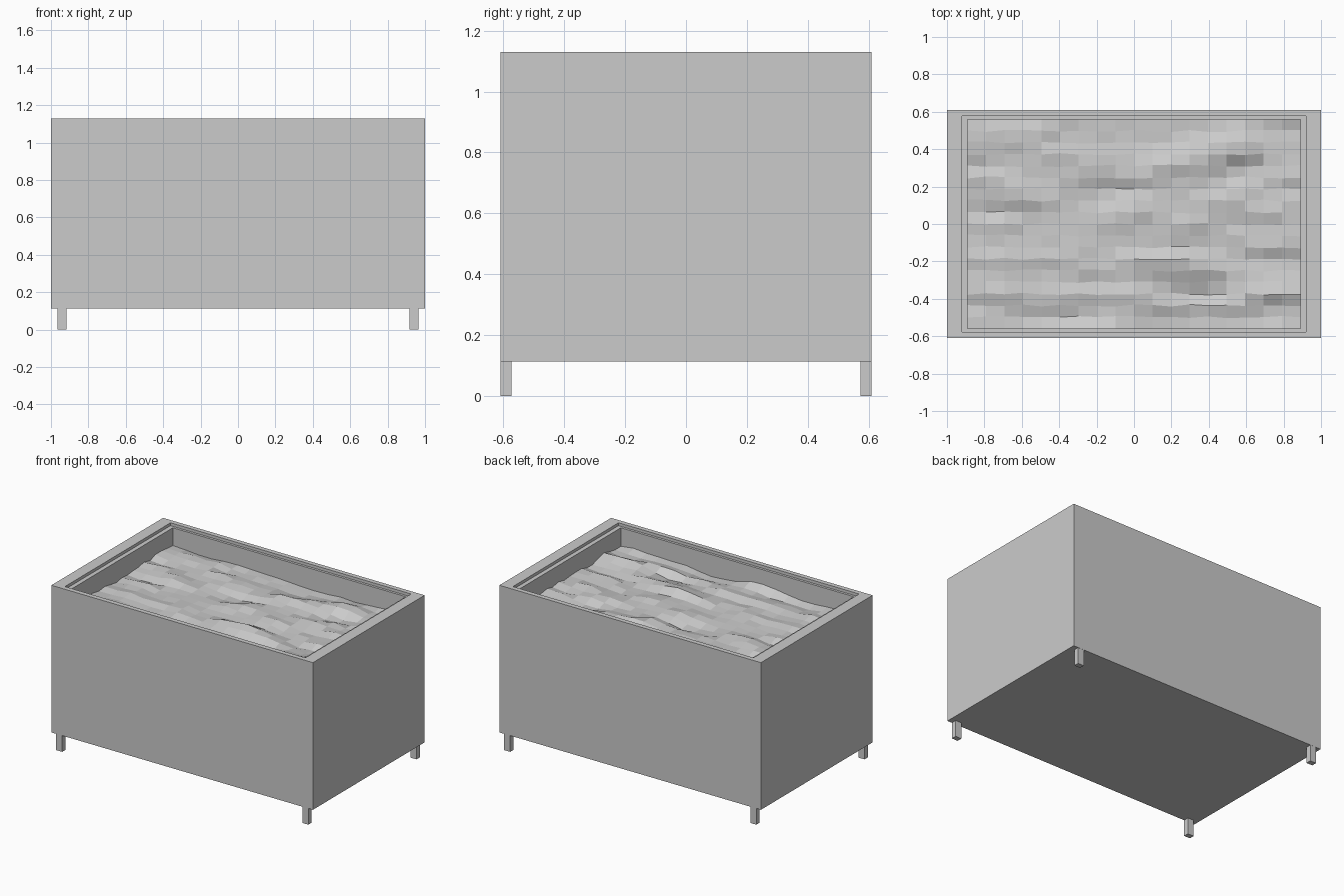
import bpy, bmesh, random
from mathutils import Vector, noise

if "Cube" in bpy.data.objects:
    bpy.data.objects.remove(bpy.data.objects["Cube"])

random.seed(4)

grey = bpy.data.materials.new("plain_grey")
grey.diffuse_color = (0.6, 0.6, 0.6, 1)
grey.use_nodes = True
grey.node_tree.nodes["Principled BSDF"].inputs["Base Color"].default_value = grey.diffuse_color


def add_object(name, bm):
    bmesh.ops.recalc_face_normals(bm, faces=bm.faces[:])
    mesh = bpy.data.meshes.new(name)
    bm.to_mesh(mesh)
    bm.free()
    mesh.materials.append(grey)
    obj = bpy.data.objects.new(name, mesh)
    bpy.context.collection.objects.link(obj)
    return obj


# Planter body: nested rectangles (half x, half y, z) bridged into a walled box
rings = [(1, .61, .113), (1, .61, 1.13), (.92, .577, 1.13),
         (.92, .577, 1.11), (.89, .56, 1.11), (.89, .56, .85)]
bm = bmesh.new()
loops = [[bm.verts.new((sx * hx, sy * hy, z))
          for sx, sy in ((-1, -1), (1, -1), (1, 1), (-1, 1))]
         for hx, hy, z in rings]
for a, b in zip(loops, loops[1:]):
    for i in range(4):
        j = (i + 1) % 4
        bm.faces.new((a[i], a[j], b[j], b[i]))
bm.faces.new(loops[0][::-1])
bm.faces.new(loops[-1])
add_object("planter_box", bm)

# Soil: low-poly uneven grid, lumps stretched along x
NX, NY = 18, 18
bm = bmesh.new()
grid = []
for j in range(NY + 1):
    row = []
    for i in range(NX + 1):
        x = -.89 + 1.78 * i / NX
        y = -.56 + 1.12 * j / NY
        lump = noise.noise(Vector((x * 2.6, y * 7, 3.1)))
        fine = noise.noise(Vector((x * 5, y * 14, 8.7)))
        z = .985 + .04 * lump + .018 * fine + random.uniform(-.005, .005)
        if 0 < j < NY:
            y += random.uniform(-.006, .006)
        row.append(bm.verts.new((x, y, z)))
    grid.append(row)
for j in range(NY):
    for i in range(NX):
        bm.faces.new((grid[j][i], grid[j][i + 1],
                      grid[j + 1][i + 1], grid[j + 1][i]))
soil = add_object("soil", bm)

# Four short square legs flush with the front and back
for sy, side in ((-1, "front"), (1, "back")):
    for sx, hand in ((-1, "left"), (1, "right")):
        bm = bmesh.new()
        bmesh.ops.create_cube(bm, size=1)
        for v in bm.verts:
            v.co = (sx * .941 + v.co.x * .046,
                    sy * .591 + v.co.y * .036,
                    .0575 + v.co.z * .115)
        add_object(f"{side}_{hand}_leg", bm)
